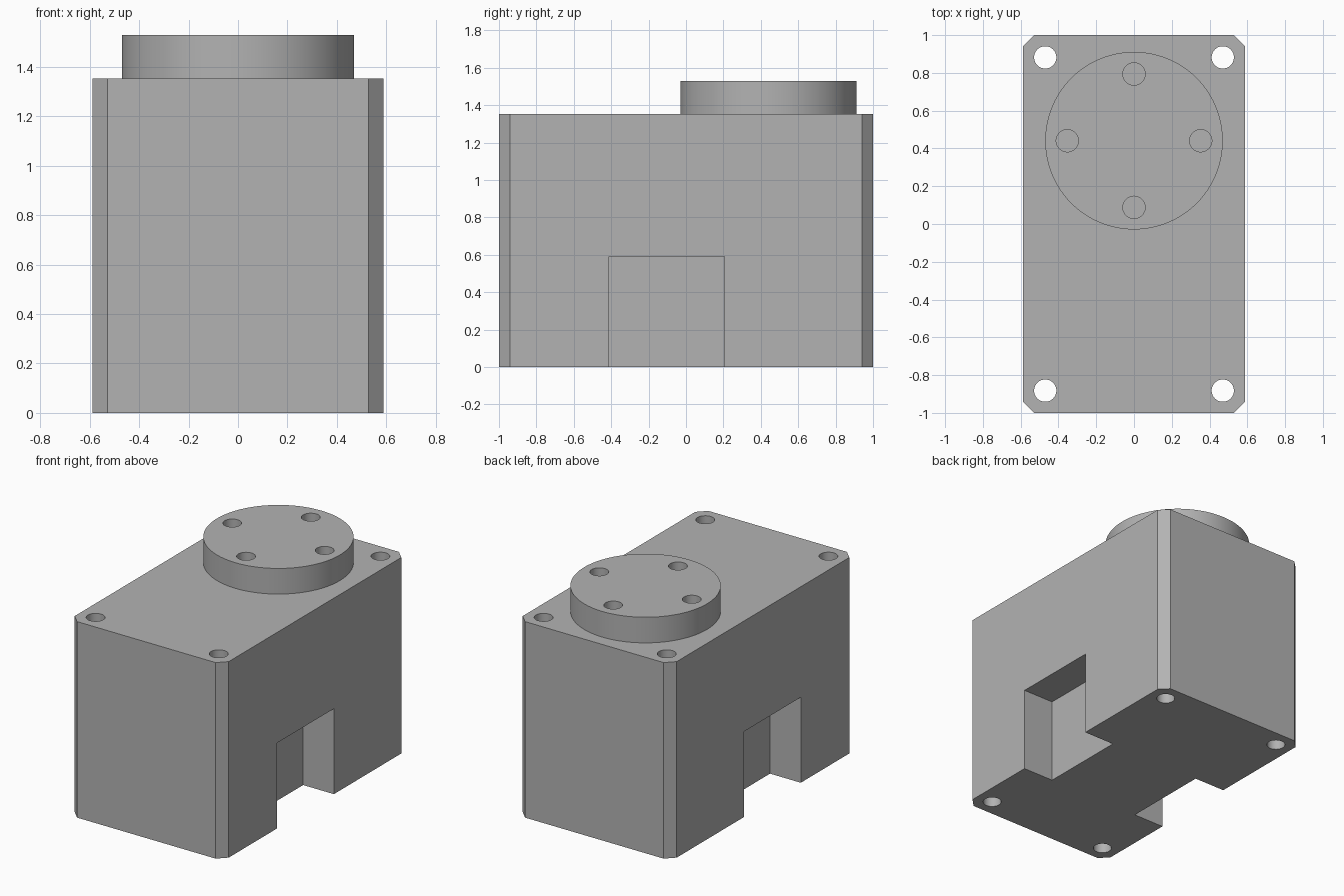
import bpy
import bmesh
from math import radians

BODY_TOP = 1.353
DISC_TOP = 1.53
DISC_Y = 0.441
HALF_X, HALF_Y, CHAMFER = 0.588, 1.0, 0.059

cube = bpy.data.objects.get("Cube")
if cube:
    bpy.data.objects.remove(cube, do_unlink=True)

grey = bpy.data.materials.new("light_grey")
grey.use_nodes = True
colour = (0.45, 0.45, 0.45, 1)
grey.diffuse_color = colour
grey.node_tree.nodes["Principled BSDF"].inputs["Base Color"].default_value = colour


def cylinder(name, x, y, z0, z1, radius, sides):
    bpy.ops.mesh.primitive_cylinder_add(
        vertices=sides, radius=radius, depth=z1 - z0, location=(x, y, (z0 + z1) / 2))
    ob = bpy.context.object
    ob.name = name
    return ob


def box(name, x, y, z):
    size = [b - a for a, b in (x, y, z)]
    bpy.ops.mesh.primitive_cube_add(size=1, location=[sum(r) / 2 for r in (x, y, z)])
    ob = bpy.context.object
    ob.name = name
    ob.scale = size
    return ob


def cut(target, cutters):
    """Subtract the cutters, then discard them."""
    bpy.context.view_layer.objects.active = target
    for cutter in cutters:
        cutter.hide_render = True
        mod = target.modifiers.new("cut", "BOOLEAN")
        mod.operation = "DIFFERENCE"
        mod.solver = "EXACT"
        mod.object = cutter
        bpy.ops.object.modifier_apply(modifier=mod.name)
    for cutter in cutters:
        bpy.data.objects.remove(cutter, do_unlink=True)


def finish(ob):
    ob.data.materials.clear()
    ob.data.materials.append(grey)
    bpy.ops.object.select_all(action="DESELECT")
    ob.select_set(True)
    bpy.context.view_layer.objects.active = ob
    bpy.ops.object.shade_smooth_by_angle(angle=radians(30))


# Block with chamfered upright corners
body = box("body", (-HALF_X, HALF_X), (-HALF_Y, HALF_Y), (0, BODY_TOP))
bpy.ops.object.transform_apply(location=True, rotation=False, scale=True)
bm = bmesh.new()
bm.from_mesh(body.data)
upright = [e for e in bm.edges if abs(e.verts[0].co.z - e.verts[1].co.z) > 1]
bmesh.ops.bevel(bm, geom=upright, offset=CHAMFER, segments=1, affect="EDGES")
bm.to_mesh(body.data)
bm.free()

# Corner through holes and the two side notches
cutters = [cylinder("hole_cutter", sx * 0.47, sy * 0.882, -0.1, BODY_TOP + 0.1, 0.059, 48)
           for sx in (-1, 1) for sy in (-1, 1)]
for side in (-1, 1):
    span = sorted((side * (HALF_X - 0.235), side * (HALF_X + 0.2)))
    cutters.append(box("notch_cutter", span, (-0.412, 0.206), (-0.2, 0.59)))
cut(body, cutters)
finish(body)

# Raised round flange with four holes down to the block
flange = cylinder("flange", 0, DISC_Y, BODY_TOP, DISC_TOP, 0.47, 96)
cut(flange, [cylinder("flange_hole_cutter", dx * 0.353, DISC_Y + dy * 0.353,
                      BODY_TOP - 0.1, DISC_TOP + 0.1, 0.059, 48)
             for dx, dy in ((1, 0), (-1, 0), (0, 1), (0, -1))])
finish(flange)
